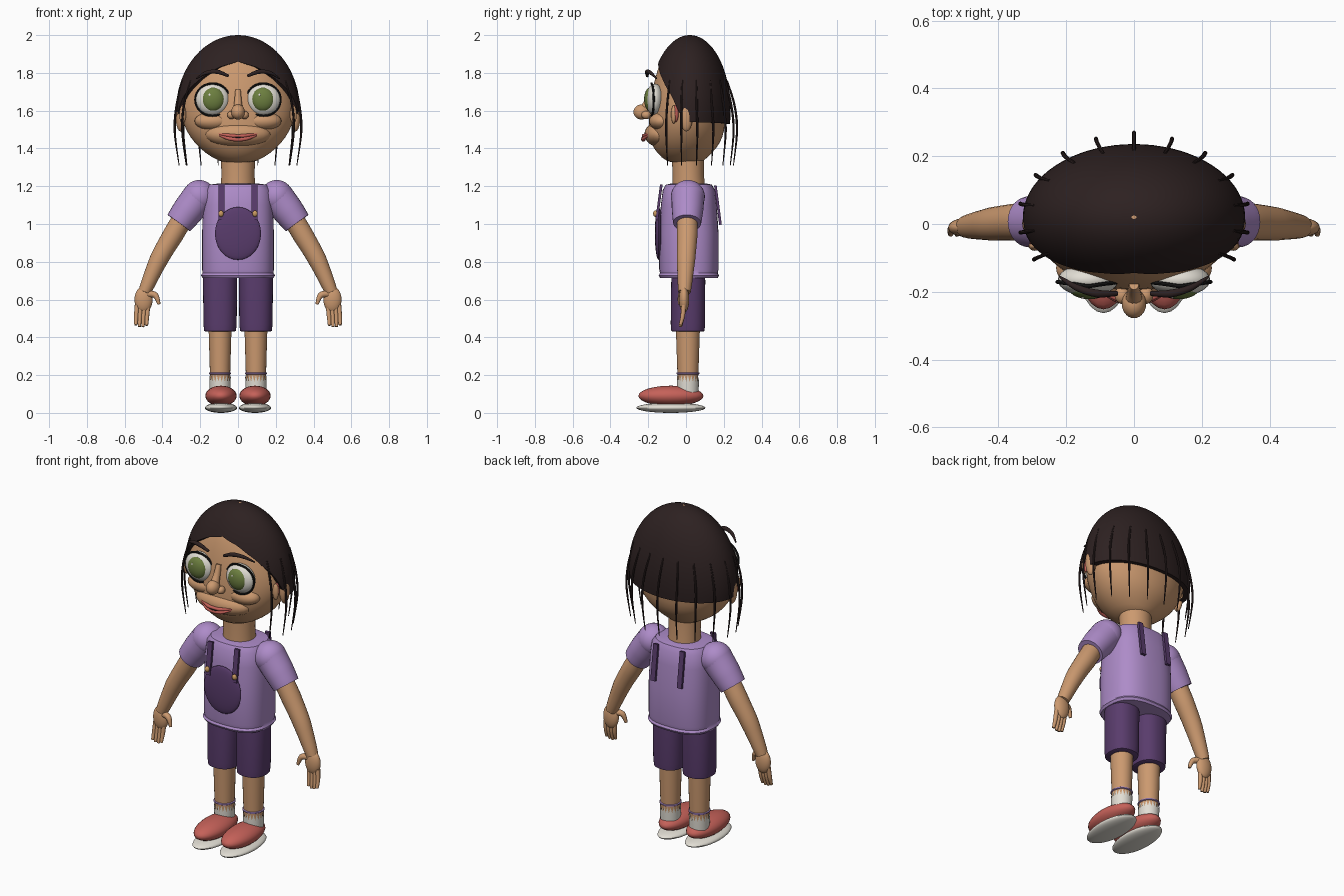
import bpy, bmesh, math
from mathutils import Matrix, Vector

if "Cube" in bpy.data.objects:
    bpy.data.objects.remove(bpy.data.objects["Cube"], do_unlink=True)

made = []


def material(name, r, g, b):
    m = bpy.data.materials.new(name)
    m.use_nodes = True
    m.diffuse_color = (r, g, b, 1)
    m.node_tree.nodes["Principled BSDF"].inputs["Base Color"].default_value = (r, g, b, 1)
    return m


SKIN = material("warm skin", 0.6, 0.32, 0.16)
HAIR = material("dark brown hair", 0.026, 0.015, 0.015)
LILAC = material("lilac cloth", 0.42, 0.26, 0.58)
PURPLE = material("deep purple cloth", 0.1, 0.045, 0.15)
CORAL = material("coral red", 0.56, 0.12, 0.1)
WHITE = material("off white", 0.76, 0.73, 0.66)
GREEN = material("olive green", 0.15, 0.21, 0.05)
BLACK = material("black", 0.01, 0.01, 0.01)
GOLD = material("brass", 0.6, 0.33, 0.12)


def finish(name, bm, mat):
    bmesh.ops.recalc_face_normals(bm, faces=bm.faces)
    me = bpy.data.meshes.new(name)
    bm.to_mesh(me)
    bm.free()
    me.materials.append(mat)
    ob = bpy.data.objects.new(name, me)
    bpy.context.collection.objects.link(ob)
    made.append(ob)
    return ob


def ball(name, mat, loc, size, rot=(0, 0, 0), seg=28):
    """Ellipsoid with three radii."""
    bm = bmesh.new()
    bmesh.ops.create_uvsphere(bm, u_segments=seg, v_segments=seg // 2 + 2, radius=1)
    ob = finish(name, bm, mat)
    ob.data.transform(Matrix.Diagonal((*size, 1)))
    ob.location, ob.rotation_euler = loc, rot
    return ob


def box(name, mat, loc, size, rot=(0, 0, 0)):
    bm = bmesh.new()
    bmesh.ops.create_cube(bm, size=1, matrix=Matrix.Diagonal((*size, 1)))
    ob = finish(name, bm, mat)
    ob.location, ob.rotation_euler = loc, rot
    return ob


def skin_rings(bm, rings, caps=True):
    n = len(rings[0])
    for a, b in zip(rings, rings[1:]):
        for i in range(n):
            bm.faces.new((a[i], a[(i + 1) % n], b[(i + 1) % n], b[i]))
    if caps:
        bm.faces.new(rings[0])
        bm.faces.new(rings[-1])


def loft(name, mat, rings, cx=0, power=2, seg=40, zigzag=0):
    """Stacked ovals given as (z, x radius, y radius, y centre)."""
    bm, loops = bmesh.new(), []
    for k, (z, rx, ry, cy) in enumerate(rings):
        loop = []
        for i in range(seg):
            t = 2 * math.pi * i / seg
            c, s = math.cos(t), math.sin(t)
            x = math.copysign(abs(c) ** (2 / power), c) * rx
            y = math.copysign(abs(s) ** (2 / power), s) * ry
            drop = zigzag * (i % 2) if k == len(rings) - 1 else 0
            loop.append(bm.verts.new((cx + x, cy + y, z - drop)))
        loops.append(loop)
    skin_rings(bm, loops, caps=not zigzag)
    return finish(name, bm, mat)


def tube(name, mat, pts, radii, seg=12, steps=5):
    """Round tube through smoothly interpolated points."""
    p = [Vector(q) for q in pts]
    path = []
    for i in range(len(p) - 1):
        a, b, c, d = p[max(i - 1, 0)], p[i], p[i + 1], p[min(i + 2, len(p) - 1)]
        for k in range(steps + (i == len(p) - 2)):
            t = k / steps
            v = b + (c - a) * t / 2 + (a * 2 - b * 5 + c * 4 - d) * t * t / 2 \
                + (b * 3 - a - c * 3 + d) * t ** 3 / 2
            path.append((v, radii[i] + (radii[i + 1] - radii[i]) * t))
    bm, loops, side = bmesh.new(), [], None
    for i, (v, r) in enumerate(path):
        d = (path[min(i + 1, len(path) - 1)][0] - path[max(i - 1, 0)][0]).normalized()
        side = d.orthogonal() if side is None else side - d * side.dot(d)
        side.normalize()
        up = d.cross(side)
        angles = [2 * math.pi * j / seg for j in range(seg)]
        loops.append([bm.verts.new(v + (side * math.cos(t) + up * math.sin(t)) * r) for t in angles])
    skin_rings(bm, loops)
    return finish(name, bm, mat)


# Head and neck
head = loft("head", SKIN, [
    (1.32, .07, .08, 0), (1.35, .135, .12, -.01), (1.4, .205, .168, -.005), (1.46, .255, .197, 0),
    (1.53, .293, .203, .005), (1.62, .307, .203, .01), (1.72, .287, .197, .02), (1.82, .245, .172, .02),
    (1.9, .188, .135, .02), (1.96, .11, .08, .02), (1.985, .04, .03, .02)])
head.modifiers.new("smooth", "SUBSURF").levels = 1
loft("neck", SKIN, [(1.17, .092, .088, .015), (1.26, .088, .083, .012), (1.36, .09, .085, .01)])

# Hair cap with a hairline that falls from forehead to nape
LINE = [(0, 1.86), (22, 1.83), (42, 1.77), (63, 1.68), (75, 1.59), (90, 1.54), (180, 1.53)]


def hairline(deg):
    for (a, za), (b, zb) in zip(LINE, LINE[1:]):
        if deg <= b:
            return za + (zb - za) * (deg - a) / (b - a)


def scalp(deg, z, grow=1.0):
    r = math.sqrt(max(0, 1 - ((z - 1.6) / .4) ** 2)) * grow
    t = math.radians(deg)
    return Vector((.328 * r * math.sin(t), .02 - .216 * r * math.cos(t), z))


bm, loops = bmesh.new(), []
for row in range(25):
    loop = []
    for col in range(72):
        deg = col * 5 - 180
        low = math.acos((hairline(abs(deg)) - 1.6) / .4)
        z = 1.6 + .4 * math.cos(.03 + (low - .03) * row / 24)
        loop.append(bm.verts.new(scalp(deg, z)))
    loops.append(loop)
inner = [bm.verts.new((v.co.x * .9, .02 + (v.co.y - .02) * .9, v.co.z)) for v in loops[-1]]
skin_rings(bm, loops + [inner], caps=False)
bm.faces.new(loops[0])
finish("hair_cap", bm, HAIR)
ball("crown_patch", SKIN, (0, .02, 1.996), (.026, .018, .004))

# Loose strands around the sides and back
ENDS = [(0, .27), (.112, .252), (.21, .21), (.29, .145), (.335, .06), (.335, -.025), (.295, -.105)]
for i, (x, y) in enumerate(ENDS):
    for s in ((1, -1) if x else (1,)):
        deg = math.degrees(math.atan2(x / .328, -(y - .02) / .216))
        root = scalp(deg, 1.76, .99)
        root.x *= s
        tube(f"hair_strand_{i}_{'left' if s > 0 else 'right'}", HAIR,
             [root, (s * x * .97, y * .95, 1.63), (s * x, y, 1.49), (s * x * .93, y * .93, 1.31)],
             [.005, .006, .006, .002], seg=8)

# Nose, muzzle and mouth
ball("nose_tip", SKIN, (0, -.235, 1.593), (.036, .043, .04))
tube("nose_bridge", SKIN, [(0, -.18, 1.71), (0, -.2, 1.65), (0, -.225, 1.6)], [.014, .02, .028])
ball("muzzle", SKIN, (0, -.13, 1.475), (.175, .09, .07))
tube("upper_lip", CORAL, [(-.11, -.195, 1.478), (-.04, -.222, 1.468), (0, -.224, 1.466),
                          (.04, -.222, 1.468), (.11, -.195, 1.478)], [.003, .01, .009, .01, .003])
tube("lower_lip", CORAL, [(-.105, -.195, 1.472), (-.05, -.222, 1.453), (0, -.226, 1.448),
                          (.05, -.222, 1.453), (.105, -.195, 1.472)], [.003, .01, .012, .01, .003])
tube("mouth_line", BLACK, [(-.105, -.199, 1.476), (0, -.234, 1.458), (.105, -.199, 1.476)], [.002, .003, .002], seg=8)

# Shirt with a rolled hem, and overall bib
loft("shirt", LILAC, [
    (.715, .17, .14, .015), (.715, .188, .153, .015), (.728, .196, .16, .015), (.74, .188, .153, .015),
    (.76, .19, .157, .015), (.95, .19, .157, .015), (1.1, .185, .148, .015), (1.18, .175, .138, .015),
    (1.208, .155, .122, .015), (1.215, .1, .09, .015)], power=2.6, seg=48)
ball("bib", PURPLE, (0, -.145, .95), (.122, .02, .14))

for s, side in ((1, "left"), (-1, "right")):
    # Eye, brow, cheek, nostril and ear
    ball(f"{side}_eyeball", WHITE, (s * .135, -.165, 1.658), (.09, .047, .085))
    ring = [(s * .135 + .091 * math.cos(a * math.pi / 8), -.183 + .012 * abs(math.cos(a * math.pi / 8)),
             1.658 + .086 * math.sin(a * math.pi / 8)) for a in range(17)]
    tube(f"{side}_eye_liner", BLACK, ring, [.006] * 17, seg=8, steps=3)
    ball(f"{side}_iris", GREEN, (s * .132, -.19, 1.66), (.06, .032, .063))
    ball(f"{side}_eye_glint", WHITE, (s * .132 - .018, -.215, 1.683), (.007, .005, .008), seg=12)
    tube(f"{side}_brow", HAIR, [(s * .05, -.205, 1.783), (s * .11, -.205, 1.806),
                                (s * .17, -.187, 1.8), (s * .22, -.155, 1.77)], [.007, .012, .01, .003])
    ball(f"{side}_cheek", SKIN, (s * .13, -.13, 1.545), (.1, .065, .05))
    ball(f"{side}_nostril", SKIN, (s * .035, -.21, 1.577), (.022, .026, .022))
    ball(f"{side}_ear", SKIN, (s * .305, .002, 1.57), (.025, .034, .08))
    ball(f"{side}_ear_flush", CORAL, (s * .293, -.055, 1.585), (.015, .016, .045))
    ball(f"{side}_ear_rim", SKIN, (s * .293, -.065, 1.58), (.018, .014, .048))

    # Sleeve, arm and hand
    ball(f"{side}_shoulder", LILAC, (s * .205, .01, 1.145), (.088, .09, .088))
    tube(f"{side}_sleeve", LILAC, [(s * .21, .01, 1.14), (s * .265, .008, 1.07), (s * .313, .006, 1.005)],
         [.088, .083, .074], seg=28)
    tube(f"{side}_arm", SKIN, [(s * .28, .006, 1.05), (s * .345, .006, .94), (s * .42, 0, .81),
                               (s * .495, -.008, .64)], [.055, .055, .049, .033], seg=24)
    ball(f"{side}_palm", SKIN, (s * .5, -.01, .6), (.048, .027, .07))
    for i in range(4):
        x, tip = .482 + i * .019, .452 + .008 * abs(i - 1.4)
        tube(f"{side}_finger_{i}", SKIN, [(s * (x - .005), -.012, .57), (s * x, -.018, .51),
                                          (s * (x + .002), -.03, tip)], [.013, .012, .008], seg=10)
    tube(f"{side}_thumb", SKIN, [(s * .475, -.015, .63), (s * .437, -.028, .622),
                                 (s * .418, -.035, .575)], [.02, .016, .008], seg=10)

    # Straps and buttons
    box(f"{side}_front_strap", PURPLE, (s * .087, -.143, 1.115), (.03, .014, .19), (-.13, 0, 0))
    box(f"{side}_back_strap", PURPLE, (s * .087, .169, 1.1), (.03, .014, .21), (.13, 0, 0))
    ball(f"{side}_button", GOLD, (s * .09, -.162, 1.055), (.014, .012, .017), seg=16)

    # Shorts leg, shin, sock and shoe
    cx = s * .095
    loft(f"{side}_shorts_leg", PURPLE, [
        (.43, .075, .08, .01), (.434, .084, .088, .01), (.47, .088, .091, .01), (.7, .09, .09, .012),
        (.76, .088, .088, .012)], cx, power=2.3)
    loft(f"{side}_shin", SKIN, [(.1, .05, .05, .01), (.22, .054, .056, .01), (.46, .061, .064, .01)], cx)
    loft(f"{side}_sock", WHITE, [(.1, .054, .056, .01), (.15, .056, .058, .01), (.2, .057, .059, .01)],
         cx, zigzag=.035)
    loft(f"{side}_ankle_band", LILAC, [(.203, .054, .056, .01), (.206, .059, .061, .01),
                                       (.212, .059, .061, .01), (.215, .054, .056, .01)], cx)
    ball(f"{side}_shoe", CORAL, (s * .09, -.08, .09), (.083, .172, .054))
    ball(f"{side}_sole", WHITE, (s * .09, -.08, .027), (.085, .183, .027))

# Smooth shading with sharp edges kept
bpy.ops.object.select_all(action="DESELECT")
for ob in made:
    ob.select_set(True)
bpy.context.view_layer.objects.active = made[0]
bpy.ops.object.shade_smooth_by_angle(angle=math.radians(40))
